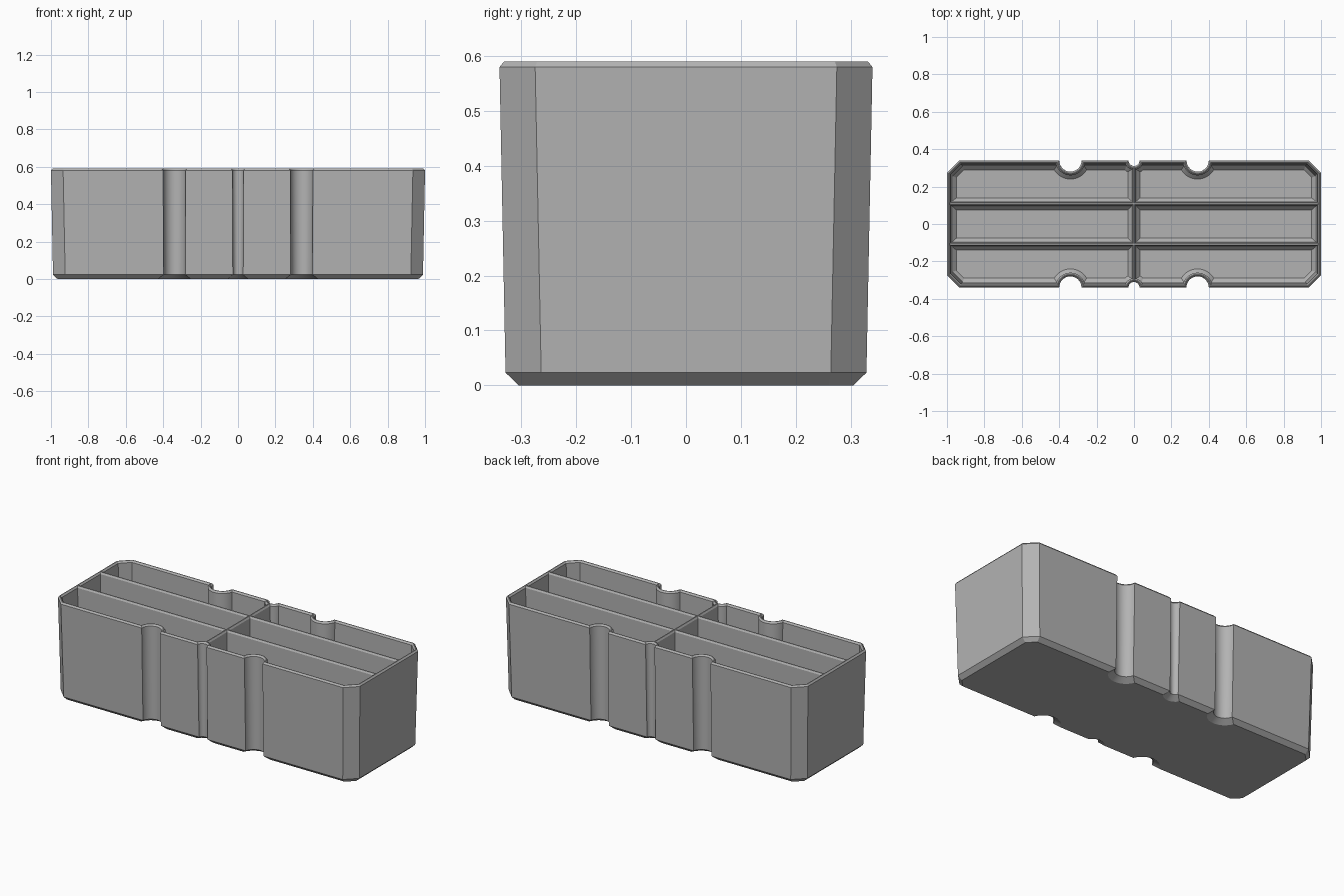
import bpy, bmesh, math

cube = bpy.data.objects.get("Cube")
if cube:
    bpy.data.objects.remove(cube, do_unlink=True)

LENGTH, DEPTH, HEIGHT = 1.0, 0.34, 0.59      # half length, half depth, full height
CORNER = 0.065
NOTCHES = [(0.34, 0.06), (0.0, 0.03), (-0.34, 0.06)]   # centre x, radius
ARC_STEPS = 16

grey = bpy.data.materials.new("mid grey")
grey.use_nodes = True
colour = (0.45, 0.45, 0.45, 1)
grey.diffuse_color = colour
grey.node_tree.nodes["Principled BSDF"].inputs["Base Color"].default_value = colour


def outline(inset, draft):
    """Chamfered rectangle with round side notches, shrunk by inset and draft."""
    x, y = LENGTH - draft - inset, DEPTH - draft - inset
    leg = CORNER - inset * (2 - math.sqrt(2))
    half = [(x, y - leg), (x - leg, y)]
    for cx, radius in NOTCHES:
        r = radius + inset
        start = -math.asin((DEPTH - y) / r)
        for i in range(ARC_STEPS + 1):
            a = start + (-math.pi - 2 * start) * i / ARC_STEPS
            half.append((cx + r * math.cos(a), DEPTH + r * math.sin(a)))
    half += [(leg - x, y), (-x, y - leg)]
    return half + [(-px, -py) for px, py in half]


def finish(bm, name):
    bmesh.ops.recalc_face_normals(bm, faces=bm.faces[:])
    mesh = bpy.data.meshes.new(name)
    bm.to_mesh(mesh)
    bm.free()
    mesh.materials.append(grey)
    obj = bpy.data.objects.new(name, mesh)
    bpy.context.collection.objects.link(obj)
    return obj


def loft(name, rings):
    bm = bmesh.new()
    loops = [[bm.verts.new(p) for p in ring] for ring in rings]
    for low, high in zip(loops, loops[1:]):
        for i in range(len(low)):
            j = (i + 1) % len(low)
            bm.faces.new((low[i], low[j], high[j], high[i]))
    bm.faces.new(loops[0])
    bm.faces.new(loops[-1])
    return finish(bm, name)


# Tray shell: up the outside, over the rim, down the inside to the floor
# Each step is height, inset, draft
steps = [(0, 0.035, 0.0), (0.023, 0, 0.011), (0.58, 0, 0), (HEIGHT, 0.008, 0),
         (HEIGHT, 0.012, 0), (0.58, 0.02, 0), (0.042, 0.02, 0.01), (0.022, 0.04, 0.01)]
shell = loft("tray_shell", [[(x, y, z) for x, y in outline(inset, draft)]
                            for z, inset, draft in steps])
bpy.ops.object.select_all(action='DESELECT')
shell.select_set(True)
bpy.context.view_layer.objects.active = shell
bpy.ops.object.shade_smooth_by_angle(angle=math.radians(25))


# Dividers: tapered walls with a chamfered top and a flared foot
PROFILE = [(0.033, 0.021), (0.014, 0.042), (0.009, 0.58), (0.003, HEIGHT)]


def divider(name, reach, offset, along_x):
    rings = []
    for w, z in PROFILE:
        ring = [(-reach, -w), (reach, -w), (reach, w), (-reach, w)]
        rings.append([(a, offset + b, z) if along_x else (offset + b, a, z)
                      for a, b in ring])
    loft(name, rings)


divider("back_divider", 0.985, 0.108, True)
divider("front_divider", 0.985, -0.108, True)
divider("cross_divider", 0.30, 0, False)
